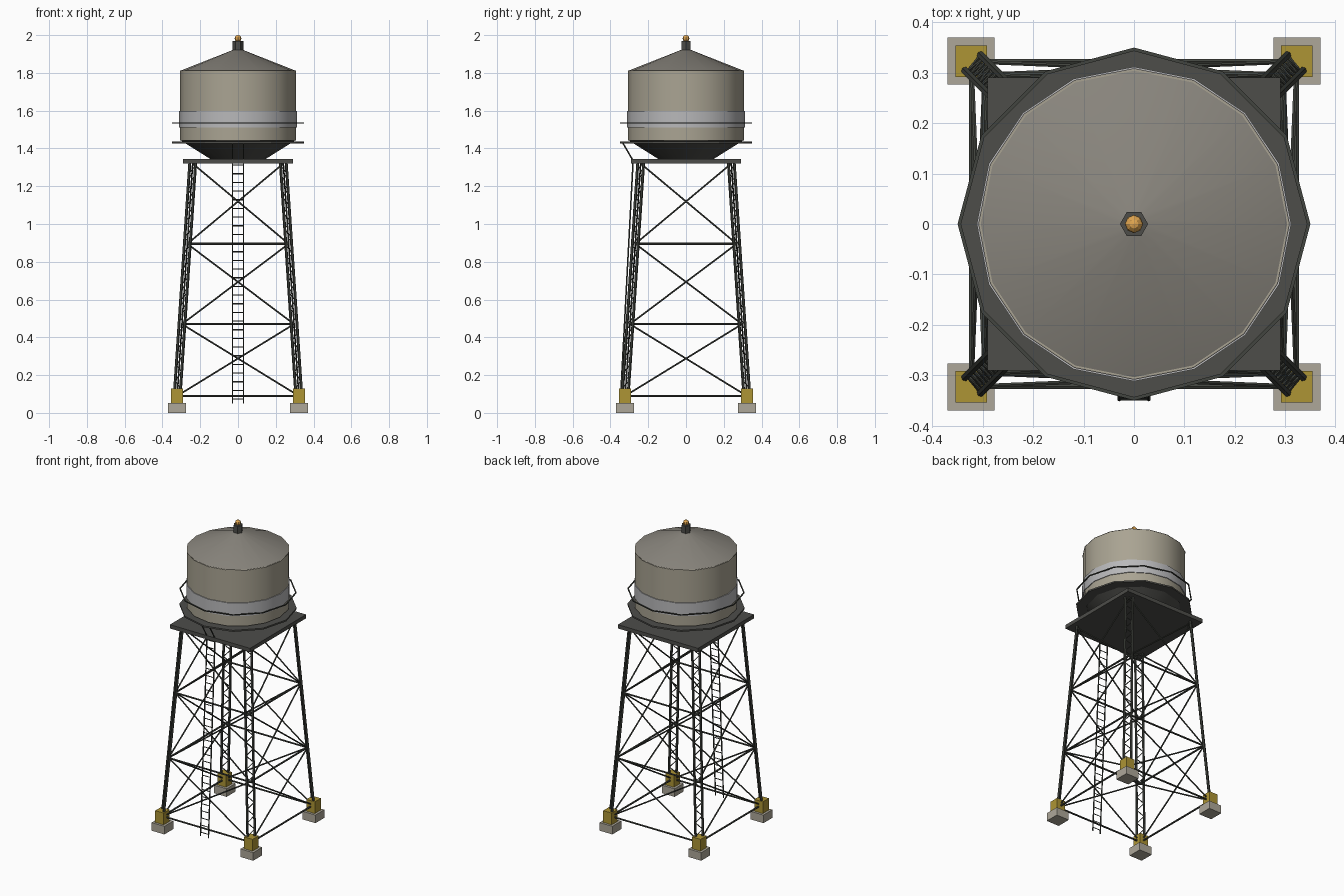
import bpy, bmesh, math
from mathutils import Vector, Matrix

if "Cube" in bpy.data.objects:
    bpy.data.objects.remove(bpy.data.objects["Cube"])


def mat(name, r, g, b):
    m = bpy.data.materials.new(name)
    m.diffuse_color = (r, g, b, 1)
    m.use_nodes = True
    m.node_tree.nodes["Principled BSDF"].inputs["Base Color"].default_value = m.diffuse_color
    return m


BEIGE = mat("tank_beige", 0.40, 0.37, 0.29)
ROOF = mat("roof_grey", 0.25, 0.235, 0.205)
SILVER = mat("band_silver", 0.48, 0.48, 0.49)
DARK = mat("dark_steel", 0.075, 0.075, 0.068)
STEEL = mat("frame_steel", 0.055, 0.06, 0.05)
GOLD = mat("boot_yellow", 0.42, 0.30, 0.035)
STONE = mat("concrete", 0.42, 0.39, 0.32)
LAMP = mat("lamp_orange", 0.75, 0.38, 0.08)


def finish(bm, name, material, smooth=False):
    bmesh.ops.recalc_face_normals(bm, faces=bm.faces)
    me = bpy.data.meshes.new(name)
    bm.to_mesh(me)
    bm.free()
    ob = bpy.data.objects.new(name, me)
    bpy.context.collection.objects.link(ob)
    me.materials.append(material)
    if smooth:
        bpy.context.view_layer.objects.active = ob
        bpy.ops.object.select_all(action='DESELECT')
        ob.select_set(True)
        bpy.ops.object.shade_smooth_by_angle(angle=math.radians(30))
    return ob


def box(name, centre, size, material):
    bm = bmesh.new()
    bmesh.ops.create_cube(bm, size=1, matrix=Matrix.Translation(centre) @ Matrix.Diagonal((*size, 1)))
    return finish(bm, name, material)


def bar(bm, a, b, r, sides=6):
    a, b = Vector(a), Vector(b)
    d = b - a
    m = Matrix.Translation((a + b) / 2) @ d.to_track_quat('Z', 'Y').to_matrix().to_4x4()
    bmesh.ops.create_cone(bm, cap_ends=True, segments=sides, radius1=r, radius2=r,
                          depth=d.length, matrix=m)


def lathe(name, profile, sides, material, smooth=False, closed=False):
    """Revolve (radius, z) points; open profiles get end caps."""
    bm = bmesh.new()
    rings = [[bm.verts.new((r * math.cos(math.tau * i / sides), r * math.sin(math.tau * i / sides), z))
              for i in range(sides)] for r, z in profile]
    pairs = list(zip(rings, rings[1:]))
    if closed:
        pairs.append((rings[-1], rings[0]))
    else:
        bm.faces.new(rings[0])
        bm.faces.new(rings[-1])
    for lo, hi in pairs:
        for i in range(sides):
            j = (i + 1) % sides
            bm.faces.new((lo[i], lo[j], hi[j], hi[i]))
    return finish(bm, name, material, smooth)


def half(z):
    """Half width of the tapering tower at height z."""
    return 0.322 + (0.24 - 0.322) * (z - 0.09) / (1.32 - 0.09)


CORNERS = [(1, 1), (-1, 1), (-1, -1), (1, -1)]
LEVELS = [0.09, 0.47, 0.895, 1.32]

# Footings and boots
for n, (sx, sy) in enumerate(CORNERS):
    box(f"footing_{n}", (0.323 * sx, 0.323 * sy, 0.0265), (0.093, 0.093, 0.053), STONE)
    box(f"leg_boot_{n}", (0.323 * sx, 0.323 * sy, 0.091), (0.062, 0.062, 0.078), GOLD)

# Twin-tube legs with zigzag lacing
for n, (sx, sy) in enumerate(CORNERS):
    def tube(side, z):
        return (sx * (half(z) + side * 0.0155), sy * (half(z) - side * 0.0155), z)
    bm = bmesh.new()
    for side in (-1, 1):
        bar(bm, tube(side, 0.08), tube(side, 1.325), 0.008)
    steps = 28
    zs = [0.13 + 1.18 * i / steps for i in range(steps + 1)]
    for i in range(steps):
        s = 1 if i % 2 else -1
        bar(bm, tube(s, zs[i]), tube(-s, zs[i + 1]), 0.003, 4)
    finish(bm, f"leg_{n}", STEEL)

# Horizontal struts and cross braces on each side
struts, braces = bmesh.new(), bmesh.new()
for k in range(4):
    (ax, ay), (bx, by) = CORNERS[k], CORNERS[(k + 1) % 4]
    def left(z): return (ax * half(z), ay * half(z), z)
    def right(z): return (bx * half(z), by * half(z), z)
    for z in LEVELS[:3]:
        bar(struts, left(z), right(z), 0.006)
    for lo, hi in zip(LEVELS, LEVELS[1:]):
        bar(braces, left(lo), right(hi), 0.0045)
        bar(braces, right(lo), left(hi), 0.0045)
finish(struts, "horizontal_struts", STEEL)
finish(braces, "cross_braces", STEEL)

# Ladder on the front
bm = bmesh.new()
foot, top, landing = (-0.348, 0.05), (-0.28, 1.335), (-0.335, 1.43)
for x in (-0.029, 0.029):
    bar(bm, (x, *foot), (x, *top), 0.004)
    bar(bm, (x, *top), (x, *landing), 0.004)
for i in range(28):
    t = (i + 0.5) / 28
    y, z = (f + (e - f) * t for f, e in zip(foot, top))
    bar(bm, (-0.029, y, z), (0.029, y, z), 0.003, 4)
finish(bm, "ladder", STEEL)

# Platform, walkway and guard rail
box("platform", (0, 0, 1.332), (0.582, 0.582, 0.025), DARK)
lathe("walkway", [(0.285, 1.426), (0.35, 1.426), (0.35, 1.436), (0.285, 1.436)], 12, DARK, closed=True)
lathe("guard_rail", [(0.343, 1.532), (0.35, 1.532), (0.35, 1.538), (0.343, 1.538)], 12, STEEL, closed=True)

# Tank, band and roof
lathe("tank_hopper", [(0.14, 1.34), (0.307, 1.445)], 16, DARK, True)
lathe("tank_body", [(0.307, 1.443), (0.307, 1.812)], 16, BEIGE, True)
lathe("tank_band", [(0.305, 1.51), (0.312, 1.51), (0.312, 1.597), (0.305, 1.597)], 16, SILVER, True, True)
lathe("roof", [(0.309, 1.81), (0.025, 1.922)], 16, ROOF, True)

# Roof vent and beacon
lathe("roof_vent", [(0.028, 1.915), (0.028, 1.97)], 6, DARK)
bm = bmesh.new()
bmesh.ops.create_uvsphere(bm, u_segments=8, v_segments=6, radius=0.018,
                          matrix=Matrix.Translation((0, 0, 1.982)))
finish(bm, "beacon", LAMP)
